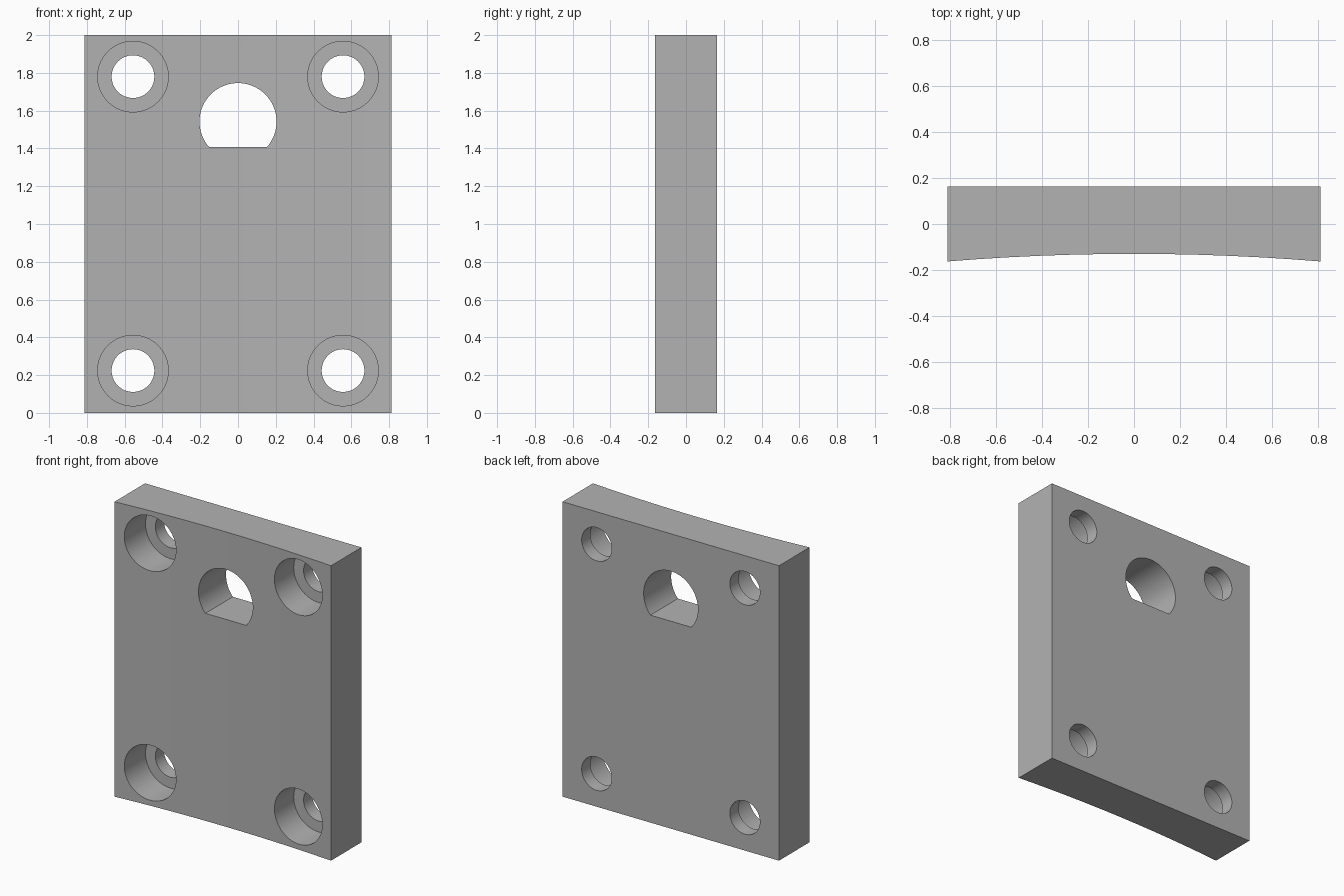
import bpy, bmesh, math

if "Cube" in bpy.data.objects:
    bpy.data.objects.remove(bpy.data.objects["Cube"])

W, D, H = 0.812, 0.163, 2.0      # half width, half depth, height
SAG = 0.033                      # hollow of the front face

grey = bpy.data.materials.new("plain grey")
grey.diffuse_color = (0.45, 0.45, 0.45, 1)
grey.use_nodes = True
grey.node_tree.nodes["Principled BSDF"].inputs["Base Color"].default_value = grey.diffuse_color


def prism(name, outline, direction):
    """Extrude a closed outline of 3D points along a direction."""
    bm = bmesh.new()
    face = bm.faces.new([bm.verts.new(p) for p in outline])
    new = bmesh.ops.extrude_face_region(bm, geom=[face])["geom"]
    bmesh.ops.translate(bm, vec=direction, verts=[v for v in new if isinstance(v, bmesh.types.BMVert)])
    bmesh.ops.recalc_face_normals(bm, faces=bm.faces)
    mesh = bpy.data.meshes.new(name)
    bm.to_mesh(mesh)
    bm.free()
    mesh.materials.append(grey)
    obj = bpy.data.objects.new(name, mesh)
    bpy.context.collection.objects.link(obj)
    return obj


def arc(x, z, r, y, start=0.0, sweep=math.tau, n=64):
    """Points on an arc in the xz plane."""
    return [(x + r * math.cos(start + sweep * i / n), y, z + r * math.sin(start + sweep * i / n))
            for i in range(n if sweep == math.tau else n + 1)]


def cut(target, cutter):
    """Subtract the cutter and discard it."""
    cutter.hide_render = True
    mod = target.modifiers.new("cut", "BOOLEAN")
    mod.operation, mod.solver, mod.object = "DIFFERENCE", "EXACT", cutter
    bpy.context.view_layer.objects.active = target
    bpy.ops.object.modifier_apply(modifier=mod.name)
    bpy.data.objects.remove(cutter)


# Plate with a shallow hollow front
steps = 12
front = [-W + 2 * W * i / steps for i in range(steps + 1)]
outline = [(x, -D + SAG * (1 - (x / W) ** 2), 0) for x in front] + [(W, D, 0), (-W, D, 0)]
plate = prism("mounting_plate", outline, (0, 0, H))

# Counterbored screw holes in the four corners
for x in (-0.556, 0.556):
    for z in (0.224, 1.78):
        cut(plate, prism("counterbore", arc(x, z, 0.187, -0.3), (0, 0.37, 0)))
        cut(plate, prism("screw_hole", arc(x, z, 0.113, -0.3), (0, 0.6, 0)))

# D-shaped opening with a flat bottom
dip = math.asin(0.135 / 0.204)
cut(plate, prism("shaft_opening", arc(0, 1.542, 0.204, -0.3, -dip, math.pi + 2 * dip), (0, 0.6, 0)))

# Smooth bores and hollow, sharp rims
bpy.ops.object.select_all(action="DESELECT")
plate.select_set(True)
bpy.context.view_layer.objects.active = plate
bpy.ops.object.shade_smooth_by_angle(angle=math.radians(30))
